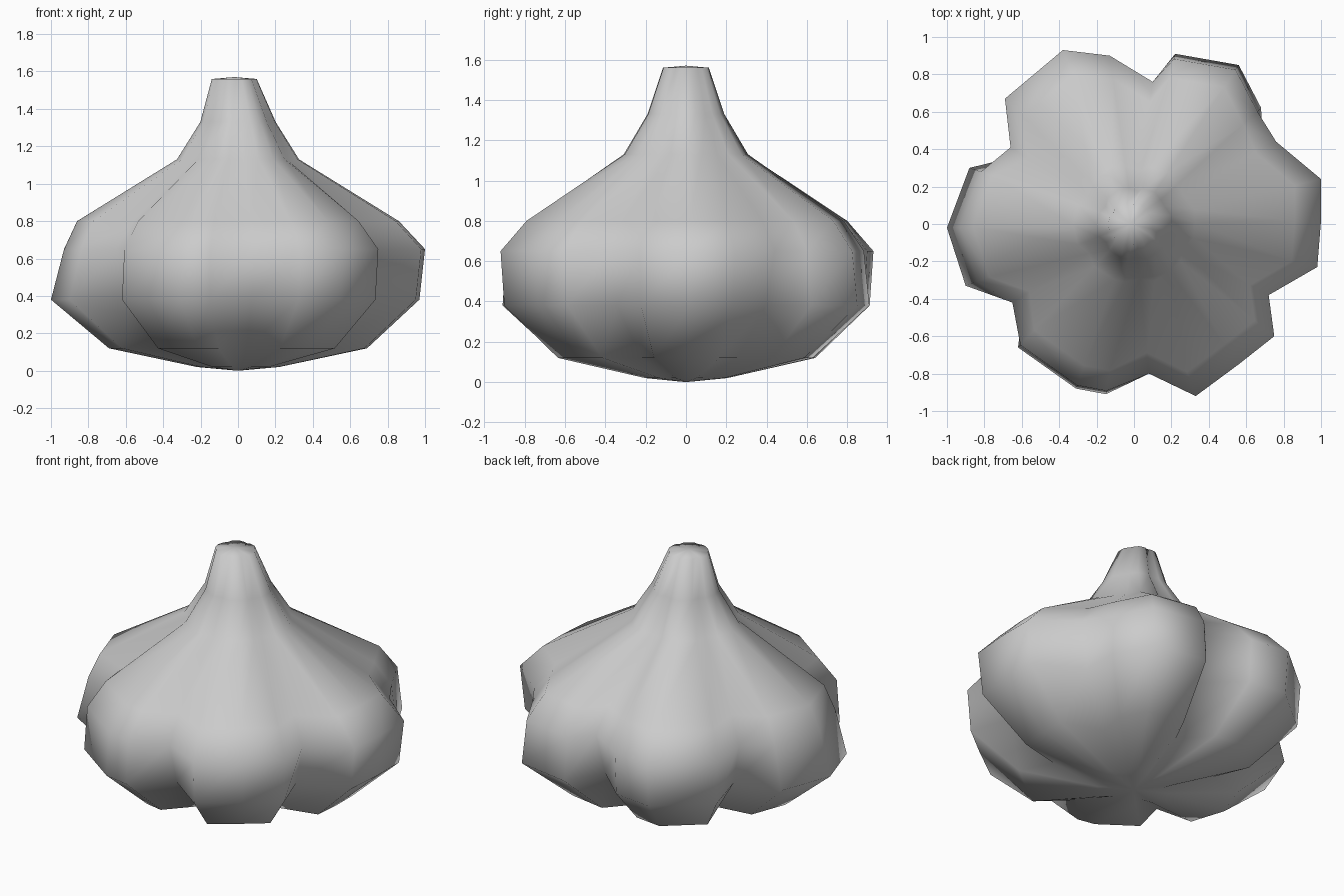
import bpy, bmesh
from math import hypot

cube = bpy.data.objects.get("Cube")
if cube:
    bpy.data.objects.remove(cube)

skin = bpy.data.materials.new("pale_grey_skin")
skin.use_nodes = True
colour = (0.6, 0.6, 0.6, 1)
skin.diffuse_color = colour
skin.node_tree.nodes["Principled BSDF"].inputs["Base Color"].default_value = colour

# Six cloves in plan: the crease before each clove, then its rounded edge,
# with the fullness of its upper and lower belly
cloves = [
    ([(.72, -.38), (.98, -.23), (1, .02), (1, .24)], 1, .97),
    ([(.76, .44), (.68, .62), (.56, .85), (.22, .91)], .97, 1),
    ([(.1, .76), (-.13, .9), (-.38, .93), (-.69, .67)], 1, .98),
    ([(-.66, .41), (-.88, .3), (-1, -.02), (-.9, -.33)], .93, 1),
    ([(-.65, -.42), (-.62, -.66), (-.31, -.88), (-.15, -.91)], .98, 1),
    ([(.08, -.8), (.33, -.92), (.56, -.75), (.75, -.6)], 1, .98),
]

# Rings from root to stem: height, scale, crease scale, belly (0 upper, 1 lower)
rings = [
    (.02, .22, .9, None), (.12, .69, .84, None), (.38, 1, .9, 1),
    (.65, 1, 1, 0), (.8, .86, 1, None), (1.13, .34, 1, None),
    (1.33, .21, 1, None), (1.56, .125, 1, None),
]


def ring_points(z, scale, crease, belly):
    for edge, *fullness in cloves:
        for i, (x, y) in enumerate(edge):
            s = scale * (crease if i == 0 else 1)
            if belly is not None and i:
                s *= fullness[belly]
            # The stem rounds off towards a plain circle
            if z > 1.1:
                s *= .5 + .5 * .92 / hypot(x, y)
            lean = -.02 if z > 1.5 else 0
            yield x * s + lean, y * s, z


bm = bmesh.new()
loops = [[bm.verts.new(p) for p in ring_points(*r)] for r in rings]
count = len(loops[0])
for low, high in zip(loops, loops[1:]):
    for i in range(count):
        j = (i + 1) % count
        bm.faces.new((low[i], low[j], high[j], high[i]))

# Close the root and the stem tip with fans
for loop, tip in ((loops[0], (0, 0, 0)), (loops[-1], (-.02, 0, 1.57))):
    centre = bm.verts.new(tip)
    for i in range(count):
        bm.faces.new((loop[i], loop[(i + 1) % count], centre))
bmesh.ops.recalc_face_normals(bm, faces=bm.faces)

mesh = bpy.data.meshes.new("bulb")
bm.to_mesh(mesh)
bm.free()
mesh.materials.append(skin)
mesh.shade_smooth()
bulb = bpy.data.objects.new("bulb", mesh)
bpy.context.collection.objects.link(bulb)
